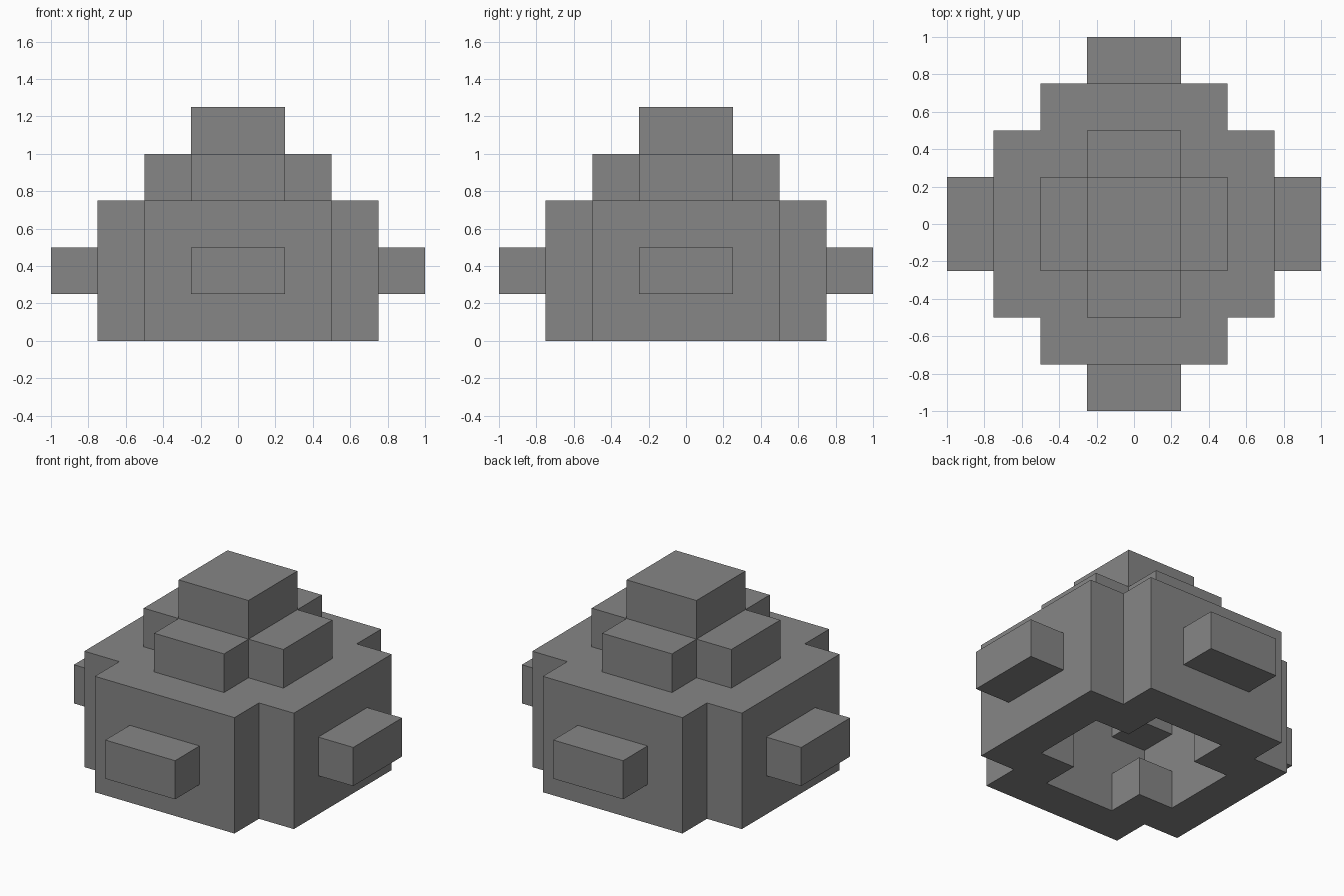
import bpy
import bmesh
import math
from itertools import product

UNIT = 0.25  # edge length of one block

default_cube = bpy.data.objects.get("Cube")
if default_cube:
    bpy.data.objects.remove(default_cube, do_unlink=True)

grey = bpy.data.materials.new("stone_grey")
grey.use_nodes = True
colour = (0.24, 0.24, 0.24, 1)
grey.diffuse_color = colour
shader = grey.node_tree.nodes["Principled BSDF"]
shader.inputs["Base Color"].default_value = colour
shader.inputs["Roughness"].default_value = 0.9


def block(x0, x1, y0, y1, z0, z1):
    """Set of unit cells filling a box, given in block units."""
    return set(product(range(x0, x1), range(y0, y1), range(z0, z1)))


def cross(long, short, z0, z1):
    """Plus-shaped layer made of two crossing boxes."""
    return (block(-long, long, -short, short, z0, z1)
            | block(-short, short, -long, long, z0, z1))


# Hollow body, open underneath, with corner blocks inside top and bottom
cavity = cross(2, 1, 0, 3) | block(-2, 2, -2, 2, 1, 2)
parts = {
    "body": cross(3, 2, 0, 3) - cavity,
    "upper_tier": cross(2, 1, 3, 4),
    "top_cap": block(-1, 1, -1, 1, 4, 5),
    "left_knob": block(3, 4, -1, 1, 1, 2),
    "right_knob": block(-4, -3, -1, 1, 1, 2),
    "front_knob": block(-1, 1, -4, -3, 1, 2),
    "back_knob": block(-1, 1, 3, 4, 1, 2),
}
solid = set().union(*parts.values())


def build(name, cells):
    """Mesh the exposed sides of the cells and merge flat regions."""
    bm = bmesh.new()
    for cell in sorted(cells):
        for axis, side in product(range(3), (0, 1)):
            neighbour = list(cell)
            neighbour[axis] += 2 * side - 1
            if tuple(neighbour) in solid:
                continue
            u, v = (axis + 1) % 3, (axis + 2) % 3
            corners = []
            for du, dv in ((0, 0), (1, 0), (1, 1), (0, 1)):
                p = list(cell)
                p[axis] += side
                p[u] += du
                p[v] += dv
                corners.append(bm.verts.new([c * UNIT for c in p]))
            bm.faces.new(corners if side else corners[::-1])
    bmesh.ops.remove_doubles(bm, verts=bm.verts[:], dist=0.001)
    bmesh.ops.dissolve_limit(bm, angle_limit=math.radians(1),
                             verts=bm.verts[:], edges=bm.edges[:])
    mesh = bpy.data.meshes.new(name)
    bm.to_mesh(mesh)
    bm.free()
    mesh.materials.append(grey)
    obj = bpy.data.objects.new(name, mesh)
    bpy.context.collection.objects.link(obj)


for part_name, part_cells in parts.items():
    build(part_name, part_cells)
